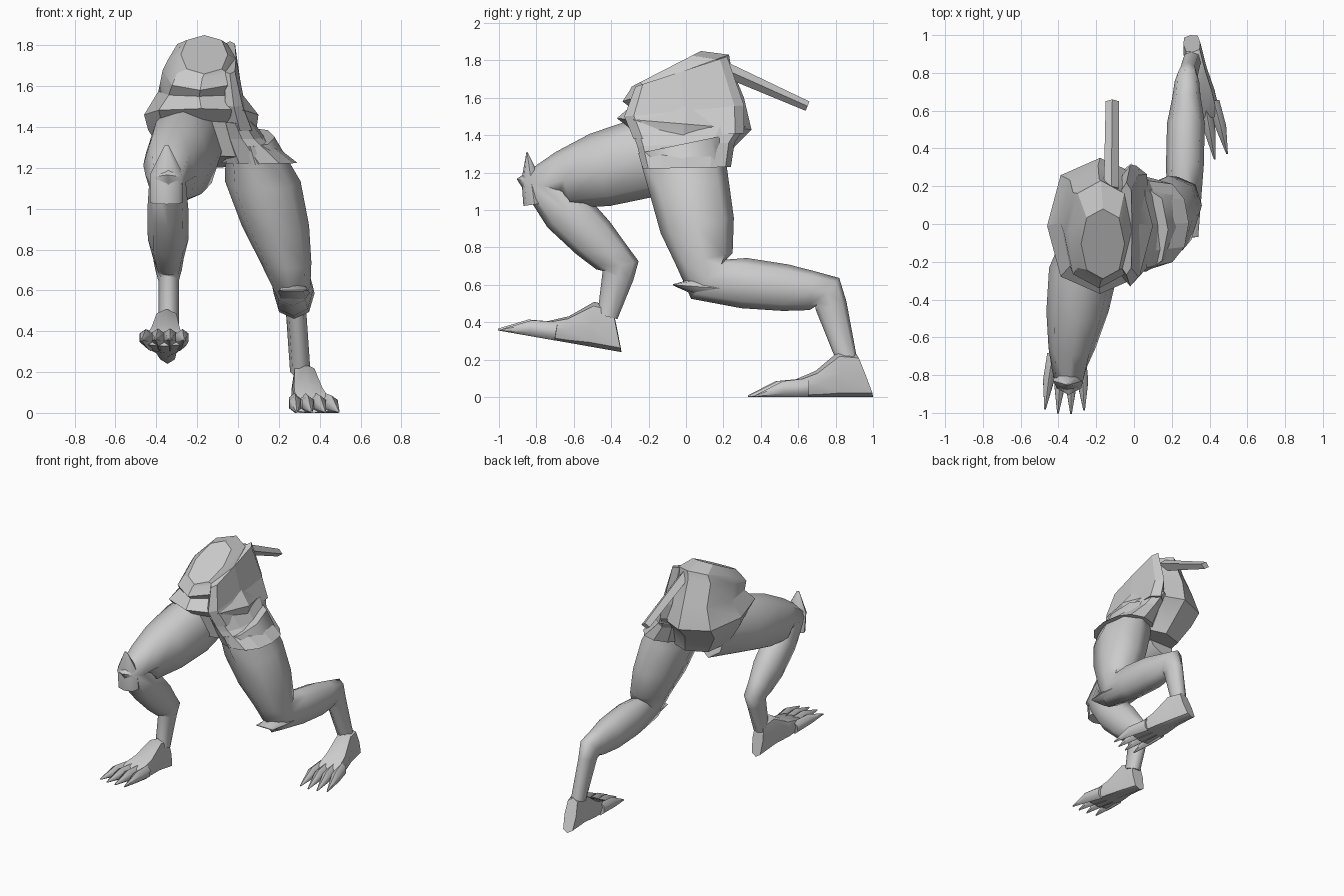
import bpy, bmesh, math
from mathutils import Matrix, Vector

cube = bpy.data.objects.get("Cube")
if cube:
    bpy.data.objects.remove(cube, do_unlink=True)

grey = bpy.data.materials.new("plain grey")
grey.use_nodes = True
shade = (0.6, 0.6, 0.6, 1)
grey.diffuse_color = shade
grey.node_tree.nodes["Principled BSDF"].inputs["Base Color"].default_value = shade


def soften(value, power):
    """Square off a sine or cosine; a low power gives boxier sections."""
    value = round(value, 6)
    return math.copysign(abs(value) ** power, value)


def skin(name, rings, sides=8, power=0.9, smooth=55, matrix=Matrix()):
    """Skin a tube over rings given as (centre, depth axis, half width in x)."""
    bm = bmesh.new()
    loops = []
    for centre, depth, width in rings:
        loop = []
        for i in range(sides):
            angle = math.tau * i / sides
            point = centre + depth * soften(math.cos(angle), power)
            point.x += width * soften(math.sin(angle), power)
            loop.append(bm.verts.new(point))
        loops.append(loop)
    for lower, upper in zip(loops, loops[1:]):
        for i in range(sides):
            j = (i + 1) % sides
            bm.faces.new((lower[i], lower[j], upper[j], upper[i]))
    bm.faces.new(loops[0])
    bm.faces.new(loops[-1])
    bmesh.ops.recalc_face_normals(bm, faces=bm.faces)
    bm.transform(matrix)
    mesh = bpy.data.meshes.new(name)
    bm.to_mesh(mesh)
    bm.free()
    mesh.materials.append(grey)
    part = bpy.data.objects.new(name, mesh)
    bpy.context.collection.objects.link(part)
    if smooth:
        bpy.ops.object.select_all(action='DESELECT')
        part.select_set(True)
        bpy.context.view_layer.objects.active = part
        bpy.ops.object.shade_smooth_by_angle(angle=math.radians(smooth))


def span(front, back, right, left):
    """Ring reaching from a front (y, z) to a back (y, z) and from right x to left x."""
    front, back = Vector((0, *front)), Vector((0, *back))
    centre = (front + back) / 2
    centre.x = (right + left) / 2
    return centre, (front - back) / 2, (left - right) / 2


# Torso: sloping waist cut, flared hem, pelvis underneath
skin("torso", [
    span(front=(-.29, 1.66), back=(.08, 1.85), right=-.28, left=-.05),
    span(front=(-.3, 1.64), back=(.23, 1.83), right=-.34, left=-.01),
    span(front=(-.34, 1.58), back=(.24, 1.77), right=-.37, left=0),
    span(front=(-.3, 1.55), back=(.31, 1.6), right=-.39, left=.01),
    span(front=(-.37, 1.49), back=(.35, 1.43), right=-.46, left=.1),
    span(front=(-.29, 1.43), back=(.26, 1.34), right=-.44, left=.09),
    span(front=(-.24, 1.26), back=(.2, 1.2), right=-.34, left=.08),
], power=0.85, smooth=25)

# Folded strip down the left side of the torso
skin("side_fold", [
    span(front=(-.27, 1.66), back=(.22, 1.82), right=-.07, left=-.01),
    span(front=(-.33, 1.5), back=(.31, 1.56), right=-.07, left=.03),
    span(front=(-.28, 1.38), back=(.31, 1.41), right=-.06, left=.08),
], power=0.5, smooth=0)

# Faceted cloth over the left hip
skin("hip_flap", [
    span(front=(-.29, 1.42), back=(.32, 1.45), right=-.1, left=.07),
    span(front=(-.26, 1.34), back=(.26, 1.36), right=-.09, left=.13),
    span(front=(-.23, 1.22), back=(.24, 1.23), right=-.08, left=.29),
], sides=12, power=0.9, smooth=0)

# Tail rod
skin("tail", [
    span(front=(.2, 1.8), back=(.18, 1.72), right=-.16, left=-.08),
    span(front=(.66, 1.58), back=(.64, 1.53), right=-.15, left=-.08),
], sides=4, smooth=0)

# Shared leg build: position along each bone, half depth, half width
thigh = [(0, .23, .12), (.3, .215, .185), (.6, .2, .165), (.85, .155, .125)]
shin = [(0, .14, .09), (.3, .135, .1), (.65, .125, .1), (.87, .105, .075)]
shank = [(0, .1, .065), (.2, .085, .05), (1, .055, .05)]


def leg(side, *joints):
    """Pose the shared leg along hip, knee, hock and ankle."""
    joints = [Vector(joint) for joint in joints]
    stations = []
    for bone, start, end in zip((thigh, shin, shank), joints, joints[1:]):
        stations += [(start.lerp(end, t), d, w) for t, d, w in bone]
    bones = [(b - a).normalized() for a, b in zip(joints, joints[1:])]
    rings = []
    for centre, depth, width in stations:
        heading = Vector()
        for start, end, bone in zip(joints, joints[1:], bones):
            along = (centre - start).dot(bone)
            off_line = (centre - start - bone * along).length
            if off_line < .001 and -.001 < along < (end - start).length + .001:
                heading += bone
        across = Vector((0, heading.z, -heading.y)).normalized()
        rings.append((centre, across * depth, width))
    skin(side + "_leg", rings)


leg("left", (.06, -.03, 1.35), (.265, .12, .63), (.28, .755, .56), (.305, .86, .2))
leg("right", (-.23, 0, 1.34), (-.345, -.77, 1.13), (-.34, -.35, .7), (-.34, -.42, .43))


def kneecap(side, base, tip, tip_width):
    base, tip = Vector(base), Vector(tip)
    reach = tip - base
    across = Vector((0, reach.z, -reach.y)).normalized()
    skin(side + "_kneecap", [
        (base, across * .06, .08),
        (base.lerp(tip, .5), across * .05, .08),
        (tip, across * .003, tip_width),
    ])


kneecap("left", base=(.27, .19, .58), tip=(.27, -.07, .6), tip_width=.07)
kneecap("right", base=(-.35, -.81, 1.03), tip=(-.35, -.85, 1.31), tip_width=.01)


def foot(side, heel, yaw, pitch):
    """Foot and four clawed toes, heel at the origin and toes along -y, then placed."""
    place = (Matrix.Translation(heel) @ Matrix.Rotation(math.radians(yaw), 4, 'Z')
             @ Matrix.Rotation(math.radians(pitch), 4, 'X'))

    def section(sole, instep, height, x, half):
        return span((-sole, 0), (-instep, height), x - half, x + half)

    skin(side + "_foot", [
        section(0, .09, .23, 0, .045),
        section(.17, .19, .24, 0, .06),
        section(.3, .31, .14, 0, .085),
        section(.5, .44, .085, 0, .1),
    ], power=0.6, matrix=place)
    for i in range(4):
        place_in_row = i - 1.5
        x = place_in_row * .06
        reach = .68 - abs(place_in_row) * .02
        knuckle = reach - .15
        skin(f"{side}_toe_{i + 1}", [
            section(.36, .36, .1, x * .8, .035),
            section(knuckle, knuckle, .085, x, .034),
            section(reach, reach, .01, x * 1.15, .005),
        ], sides=6, power=1, matrix=place)


foot("left", heel=(.3, 1, 0), yaw=8, pitch=0)
foot("right", heel=(-.345, -.345, .24), yaw=-2, pitch=-10)
